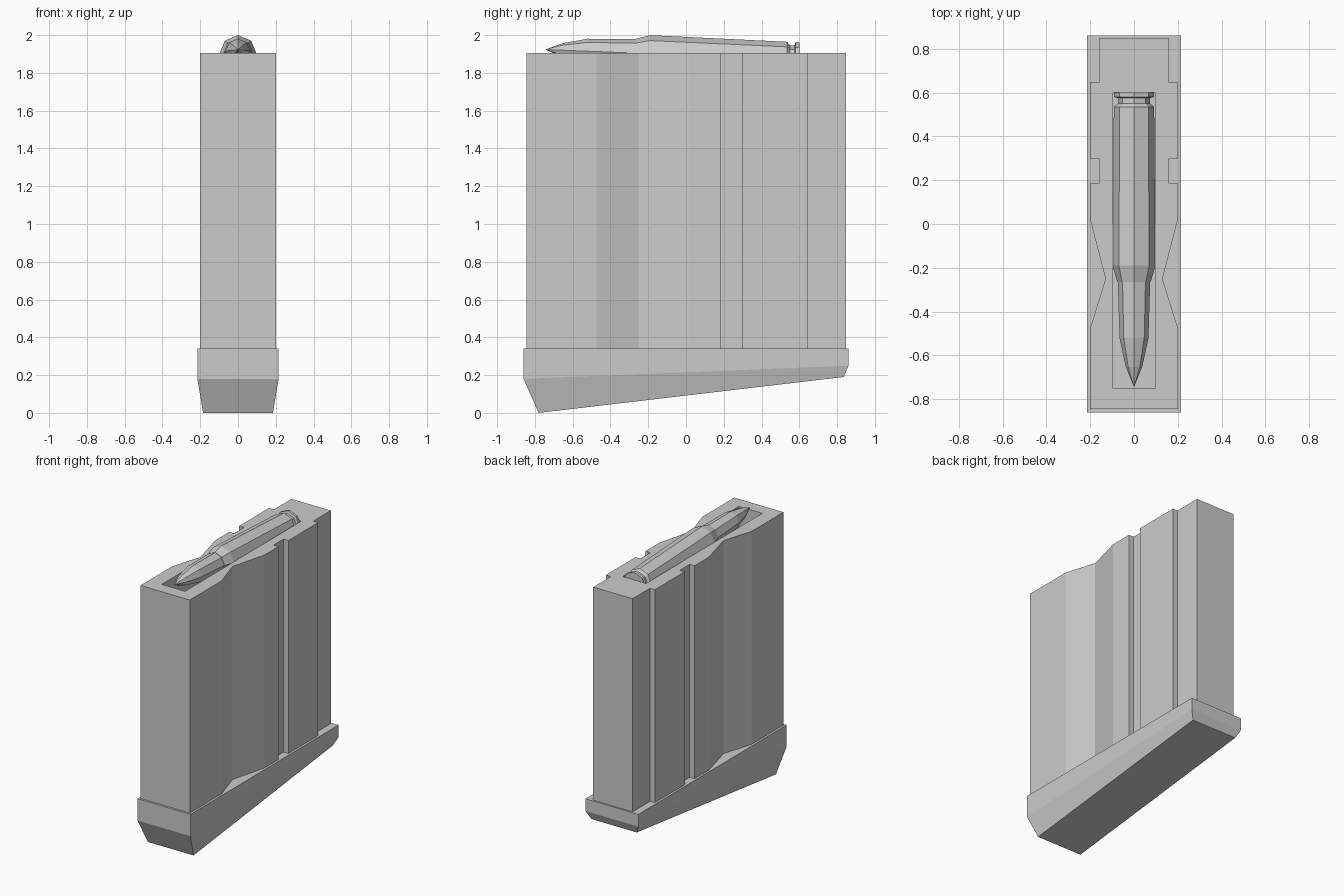
import bpy, bmesh, math
from mathutils import Vector

cube = bpy.data.objects.get("Cube")
if cube:
    bpy.data.objects.remove(cube, do_unlink=True)

# One grey for every part
grey = bpy.data.materials.new("plain grey")
grey.use_nodes = True
grey.diffuse_color = (0.6, 0.6, 0.6, 1)
grey.node_tree.nodes["Principled BSDF"].inputs["Base Color"].default_value = (0.6, 0.6, 0.6, 1)


def loft(name, rings):
    """Join equal-length rings of points with flat faces and cap both ends."""
    bm = bmesh.new()
    loops = [[bm.verts.new(p) for p in ring] for ring in rings]
    for a, b in zip(loops, loops[1:]):
        for i in range(len(a)):
            j = (i + 1) % len(a)
            bm.faces.new((a[i], a[j], b[j], b[i]))
    bm.faces.new(loops[0][::-1])
    bm.faces.new(loops[-1])
    bmesh.ops.remove_doubles(bm, verts=bm.verts, dist=0.0005)
    bmesh.ops.recalc_face_normals(bm, faces=bm.faces)
    mesh = bpy.data.meshes.new(name)
    bm.to_mesh(mesh)
    bm.free()
    mesh.materials.append(grey)
    obj = bpy.data.objects.new(name, mesh)
    bpy.context.collection.objects.link(obj)
    return obj


def rect(half_x, front, back):
    """Rectangle ring from (y, z) at the front and at the back."""
    return [(-half_x, *front), (half_x, *front), (half_x, *back), (-half_x, *back)]


# Magazine body: half outline with waist, rib groove and rear step, mirrored
side = [(0.2, -0.845), (0.2, -0.475), (0.13, -0.25), (0.2, 0.02), (0.2, 0.185),
        (0.16, 0.185), (0.16, 0.3), (0.2, 0.3), (0.2, 0.645), (0.16, 0.645), (0.16, 0.848)]
outline = side + [(-x, y) for x, y in reversed(side)]
body = loft("magazine_body", [[(x, y, z) for x, y in outline] for z in (0.335, 1.905)])

# Recess in the top that holds the cartridge
cutter = loft("recess_cutter", [rect(0.095, (-0.75, z), (0.6, z)) for z in (1.7, 2.1)])
cutter.hide_render = True
cut = body.modifiers.new("recess", 'BOOLEAN')
cut.operation = 'DIFFERENCE'
cut.solver = 'EXACT'
cut.object = cutter
bpy.context.view_layer.objects.active = body
bpy.ops.object.modifier_apply(modifier=cut.name)
bpy.data.objects.remove(cutter, do_unlink=True)

# Floor plate: upright rim, then tapering to a sloped underside
loft("floor_plate", [
    rect(0.185, (-0.78, 0), (0.835, 0.19)),
    rect(0.215, (-0.86, 0.18), (0.86, 0.25)),
    rect(0.215, (-0.86, 0.34), (0.86, 0.34)),
])


# Cartridge: eight-sided, its axis tipped slightly up at the nose
def cartridge_part(name, stations):
    rings = []
    for y, r in stations:
        centre = Vector((0, y, 1.894 - 0.04 * y))
        rings.append([centre + Vector((r * math.sin(a), 0, r * math.cos(a)))
                      for a in (i * math.tau / 8 for i in range(8))])
    return loft(name, rings)


cartridge_part("bullet", [(-0.745, 0), (-0.65, 0.038), (-0.52, 0.066), (-0.26, 0.074)])
cartridge_part("cartridge_case", [(-0.265, 0.076), (-0.19, 0.098), (0.535, 0.092),
                                  (0.55, 0.074), (0.575, 0.074), (0.58, 0.092), (0.6, 0.092)])
